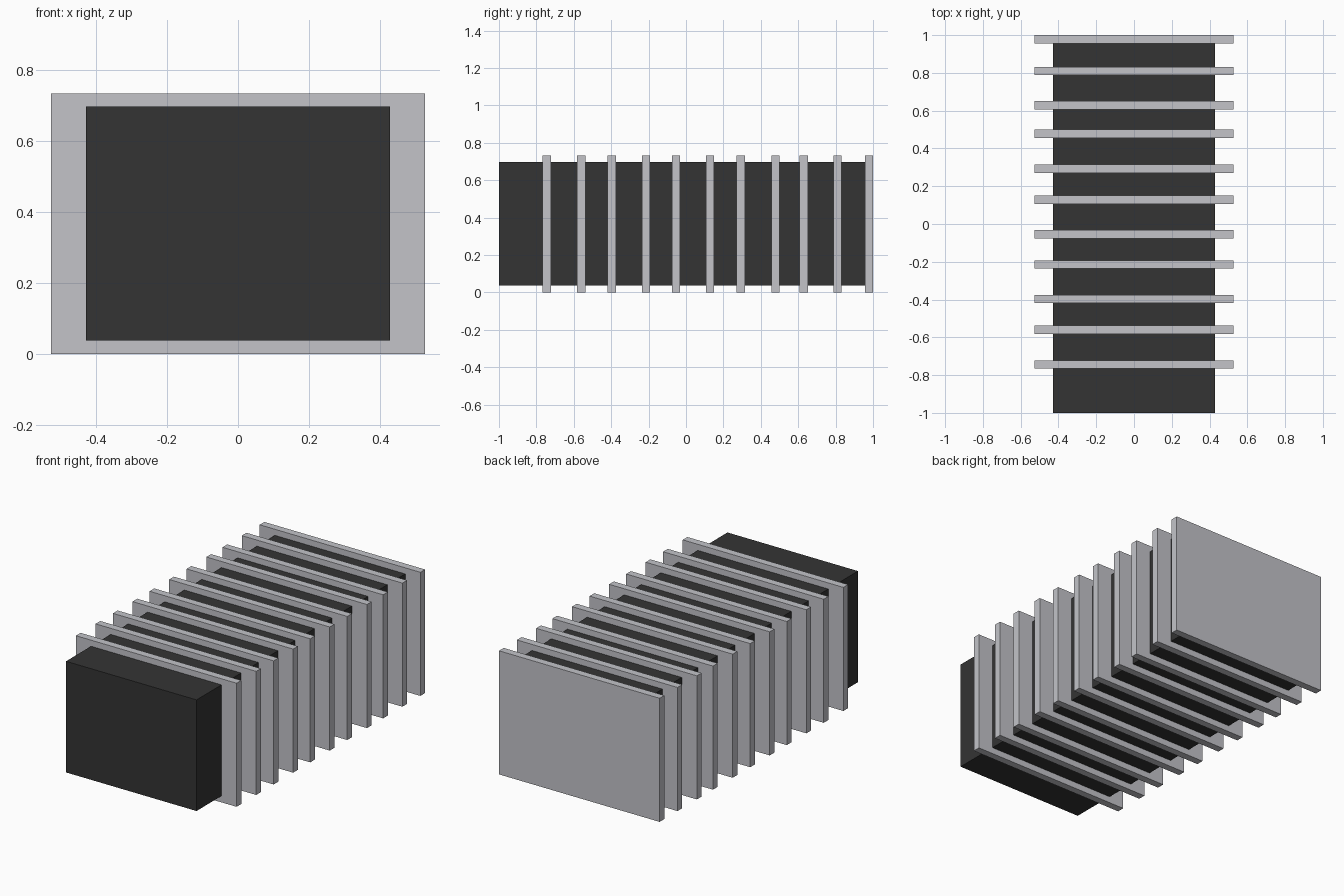
import bpy

if "Cube" in bpy.data.objects:
    bpy.data.objects.remove(bpy.data.objects["Cube"])


def material(name, rgb):
    m = bpy.data.materials.new(name)
    m.diffuse_color = (*rgb, 1.0)
    m.use_nodes = True
    m.node_tree.nodes["Principled BSDF"].inputs["Base Color"].default_value = m.diffuse_color
    return m


def box(name, lo, hi, mat):
    bpy.ops.mesh.primitive_cube_add(
        size=1, location=[(a + b) / 2 for a, b in zip(lo, hi)])
    ob = bpy.context.object
    ob.name = name
    ob.scale = [b - a for a, b in zip(lo, hi)]
    bpy.ops.object.transform_apply(location=False, rotation=False, scale=True)
    ob.data.materials.append(mat)
    return ob


dark = material("dark grey", (0.034, 0.034, 0.034))
light = material("light metal grey", (0.546, 0.55, 0.584))

# Solid core block, ending inside the rear fin
box("core_block", (-0.428, -1.0, 0.038), (0.428, 0.978, 0.697), dark)

# Cooling fins around the core, slightly uneven spacing
fin_centres = [-0.744, -0.56, -0.397, -0.214, -0.054, 0.129,
               0.293, 0.478, 0.629, 0.81, 0.978]
for i, y in enumerate(fin_centres, 1):
    box(f"fin_{i}", (-0.527, y - 0.022, 0.0), (0.527, y + 0.022, 0.733), light)
